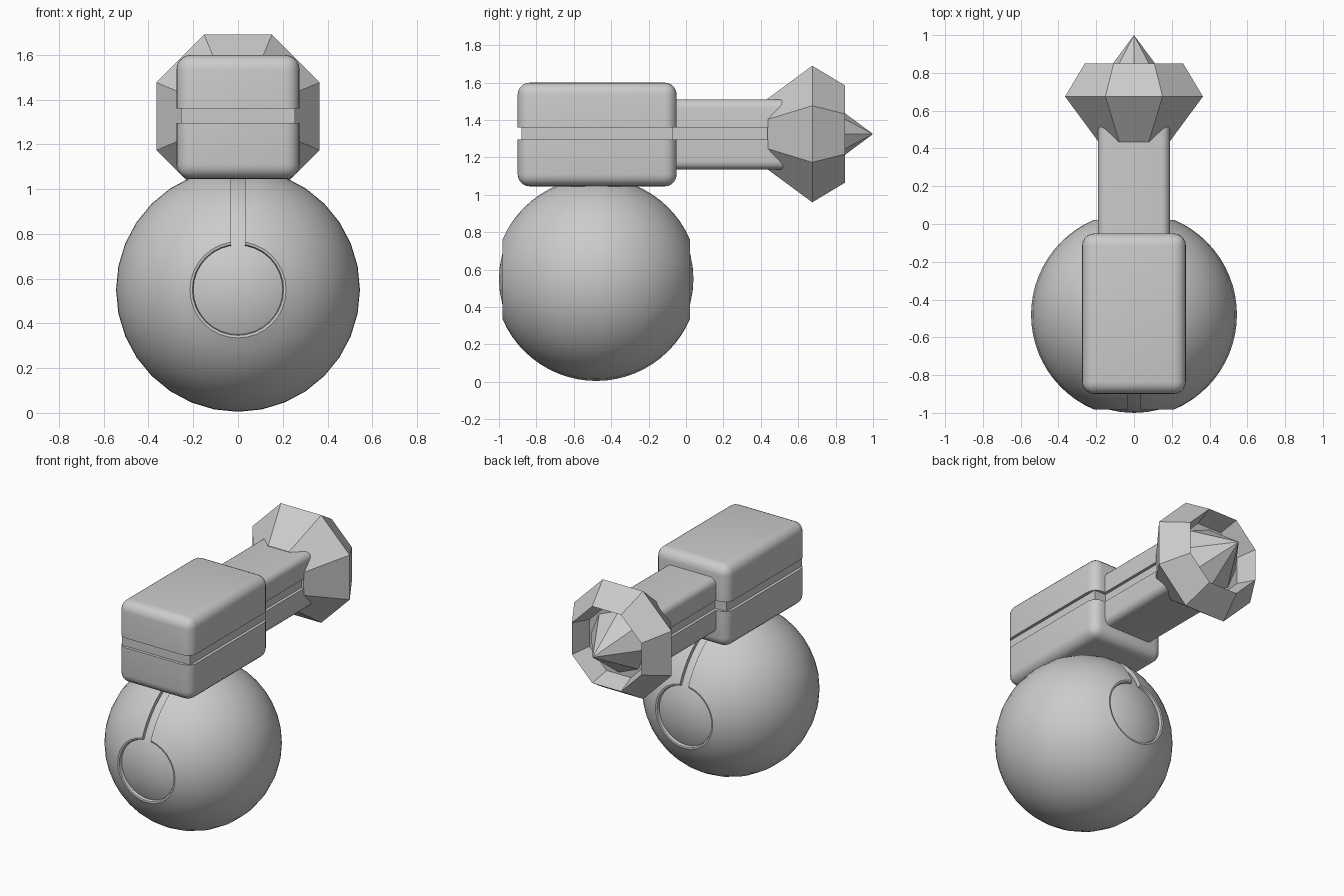
import bpy, bmesh
from math import sin, cos, pi, asin
from mathutils import Vector

cube = bpy.data.objects.get("Cube")
if cube:
    bpy.data.objects.remove(cube, do_unlink=True)

grey = bpy.data.materials.new("plain_grey")
grey.use_nodes = True
grey.diffuse_color = (0.6, 0.6, 0.6, 1)
grey.node_tree.nodes["Principled BSDF"].inputs["Base Color"].default_value = (0.6, 0.6, 0.6, 1)


def finish(bm, name, location=(0, 0, 0)):
    bmesh.ops.recalc_face_normals(bm, faces=bm.faces[:])
    mesh = bpy.data.meshes.new(name)
    bm.to_mesh(mesh)
    bm.free()
    obj = bpy.data.objects.new(name, mesh)
    obj.location = location
    mesh.materials.append(grey)
    bpy.context.collection.objects.link(obj)
    return obj


def activate(obj):
    bpy.ops.object.select_all(action='DESELECT')
    obj.select_set(True)
    bpy.context.view_layer.objects.active = obj


def smooth(obj, angle=0.6):
    activate(obj)
    bpy.ops.object.shade_smooth_by_angle(angle=angle)


def lathe(name, profile, sides, location, phase=0.0, closed=False):
    """Turn (radius, y) points around the y axis."""
    bm = bmesh.new()
    rings = []
    for r, y in profile:
        if r < 1e-5:
            rings.append([bm.verts.new((0, y, 0))] * sides)
        else:
            angles = [2 * pi * (i + phase) / sides for i in range(sides)]
            rings.append([bm.verts.new((r * sin(a), y, r * cos(a))) for a in angles])
    pairs = list(zip(rings, rings[1:]))
    if closed:
        pairs.append((rings[-1], rings[0]))
    for a, b in pairs:
        for i in range(sides):
            j = (i + 1) % sides
            corners = list(dict.fromkeys((a[i], a[j], b[j], b[i])))
            if len(corners) > 2:
                bm.faces.new(corners)
    return finish(bm, name, location)


def block(name, low, high, radius=0.0, keep=None):
    """Box whose edges are rounded where keep(edge midpoint, direction) holds."""
    bm = bmesh.new()
    bmesh.ops.create_cube(bm, size=1)
    low, high = Vector(low), Vector(high)
    for v in bm.verts:
        v.co = Vector([low[i] + (v.co[i] + 0.5) * (high[i] - low[i]) for i in range(3)])
    if radius:
        edges = [e for e in bm.edges
                 if keep((e.verts[0].co + e.verts[1].co) / 2, e.verts[1].co - e.verts[0].co)]
        bmesh.ops.bevel(bm, geom=edges, offset=radius, segments=5, profile=0.5, affect='EDGES')
    obj = finish(bm, name)
    smooth(obj)
    return obj


# Ball: a shell with round openings front and back, joined by a slot over the top
centre = (0, -0.48, 0.55)
outer, inner, hole = 0.545, 0.49, 0.2
start = asin(0.215 / outer)
steps = 24
arc = [start + (pi - 2 * start) * i / steps for i in range(steps + 1)]
profile = [(outer * sin(t), -outer * cos(t)) for t in arc]
profile += [(0.204, 0.499), (hole, 0.49)]
inner_start = asin(hole / inner)
inner_arc = [inner_start + (pi - 2 * inner_start) * i / steps for i in range(steps + 1)]
profile += [(inner * sin(t), inner * cos(t)) for t in inner_arc]
profile += [(hole, -0.49), (0.204, -0.499)]
shell = lathe("ball_shell", profile, 32, centre, closed=True)

cutter = block("slot_cutter", (-0.032, -1.2, 0.62), (0.032, 0.3, 1.3))
cutter.hide_render = True
cut = shell.modifiers.new("slot", 'BOOLEAN')
cut.object = cutter
cut.operation = 'DIFFERENCE'
cut.solver = 'EXACT'
activate(shell)
bpy.ops.object.modifier_apply(modifier=cut.name)
bpy.data.objects.remove(cutter, do_unlink=True)
smooth(shell)

core_arc = [pi * i / steps for i in range(steps + 1)]
core = lathe("ball_core", [(0.52 * sin(t), -0.52 * cos(t)) for t in core_arc], 32, centre)
smooth(core)

# Body and arm: upper and lower halves around a recessed middle plate
gap_low, gap_high = 1.295, 1.36
for side, inside, body_z, arm_z in (("upper", gap_high, 1.6, 1.51),
                                    ("lower", gap_low, 1.045, 1.135)):
    def away(mid, direction):
        return abs(mid.z - inside) > 0.01

    def along(mid, direction):
        return away(mid, direction) and abs(direction.y) > 0.1

    z0, z1 = sorted((inside, body_z))
    block("body_" + side, (-0.275, -0.9, z0), (0.275, -0.05, z1), 0.065, away)
    z0, z1 = sorted((inside, arm_z))
    block("arm_" + side, (-0.19, -0.1, z0), (0.19, 0.6, z1), 0.045, along)
block("body_middle", (-0.255, -0.88, gap_low - 0.01), (0.255, -0.07, gap_high + 0.01))
block("arm_middle", (-0.17, -0.1, gap_low - 0.01), (0.17, 0.6, gap_high + 0.01))

# Faceted head with a hollow back and a spike
flat = 1 / cos(pi / 8)
head = [(0, 0.435), (0.188, 0.435), (0.365, 0.675), (0.26, 0.85), (0.22, 0.72), (0, 0.72)]
lathe("faceted_head", [(r * flat, y) for r, y in head], 8, (0, 0, 1.325), phase=0.5)
lathe("spike", [(0, 0.71), (0.215, 0.71), (0, 1.0)], 8, (0, 0, 1.325))
